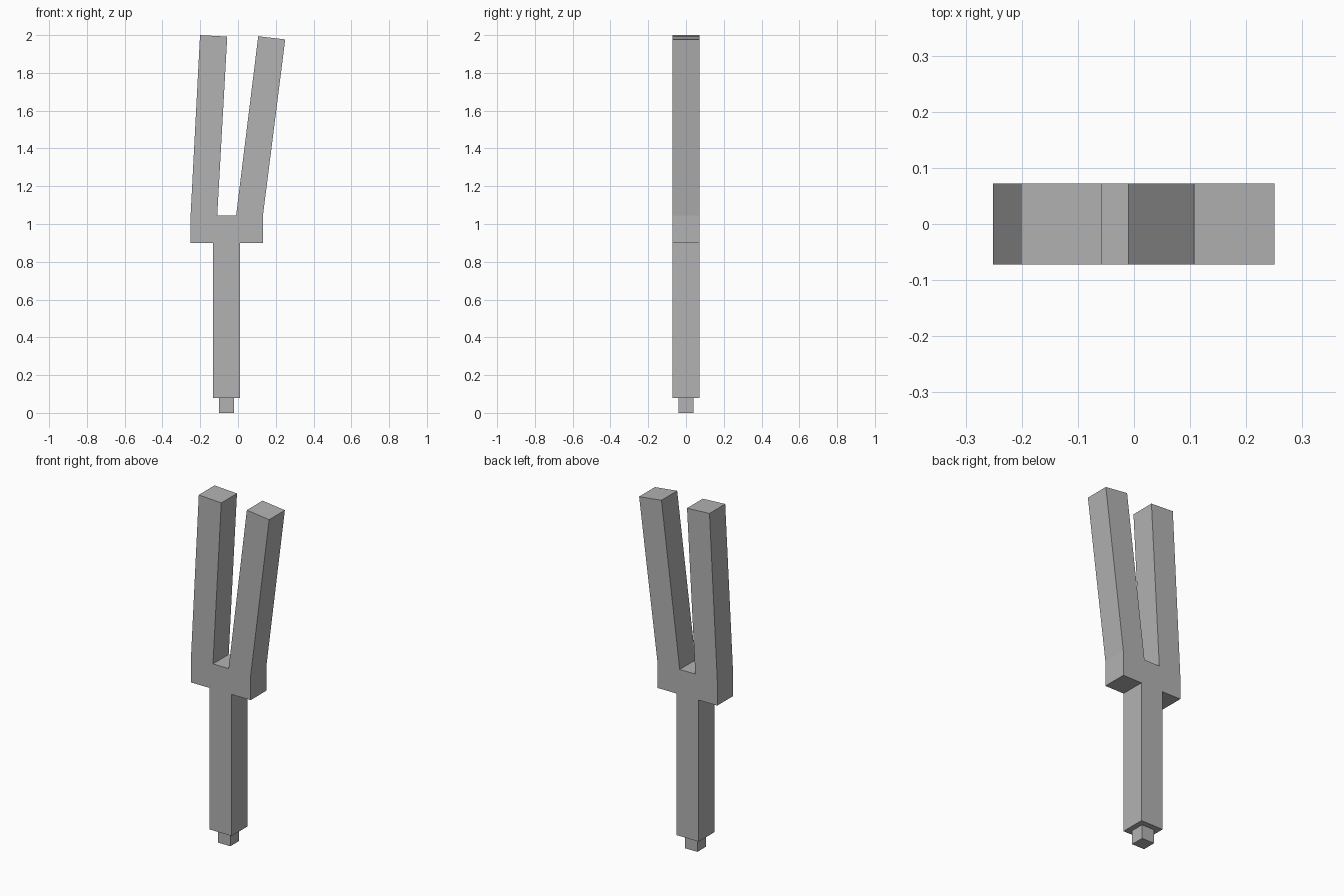
import bpy
import bmesh
from mathutils import Vector

cube = bpy.data.objects.get("Cube")
if cube:
    bpy.data.objects.remove(cube, do_unlink=True)

grey = bpy.data.materials.new("plain_grey")
grey.use_nodes = True
colour = (0.45, 0.45, 0.45, 1)
grey.diffuse_color = colour
grey.node_tree.nodes["Principled BSDF"].inputs["Base Color"].default_value = colour


def extrude_profile(name, points, half_depth):
    """Flat-sided solid from an x-z outline, centred on y = 0."""
    bm = bmesh.new()
    face = bm.faces.new([bm.verts.new((x, -half_depth, z)) for x, z in points])
    result = bmesh.ops.extrude_face_region(bm, geom=[face])
    back = [g for g in result["geom"] if isinstance(g, bmesh.types.BMVert)]
    bmesh.ops.translate(bm, verts=back, vec=Vector((0, 2 * half_depth, 0)))
    bmesh.ops.recalc_face_normals(bm, faces=bm.faces)
    mesh = bpy.data.meshes.new(name)
    bm.to_mesh(mesh)
    bm.free()
    mesh.materials.append(grey)
    obj = bpy.data.objects.new(name, mesh)
    bpy.context.collection.objects.link(obj)
    return obj


# Handle, shoulders and the two uneven tines share one outline
fork_outline = [
    (-0.132, 0.08), (0.01, 0.08), (0.01, 0.9),        # handle
    (0.132, 0.9), (0.132, 1.045),                     # left shoulder
    (0.25, 1.977), (0.107, 1.994), (-0.01, 1.045),    # left tine
    (-0.11, 1.045), (-0.057, 1.992), (-0.201, 2.0),   # right tine
    (-0.251, 1.045), (-0.251, 0.9), (-0.132, 0.9),    # right shoulder
]
extrude_profile("fork_body", fork_outline, 0.072)

# Small square peg under the handle
extrude_profile("end_peg", [(-0.101, 0), (-0.021, 0), (-0.021, 0.08), (-0.101, 0.08)], 0.04)
